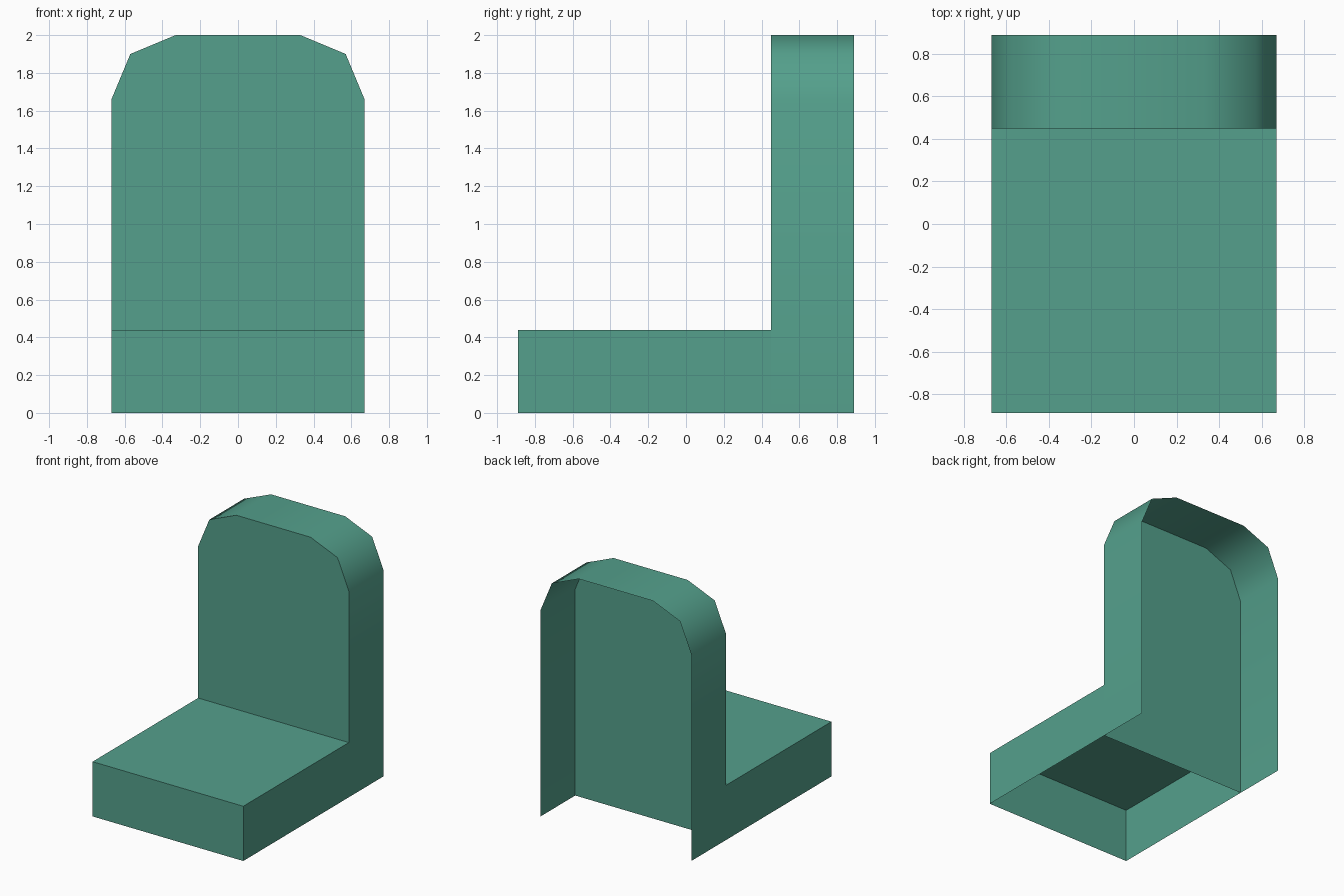
import bpy, bmesh, math

if "Cube" in bpy.data.objects:
    bpy.data.objects.remove(bpy.data.objects["Cube"])

W, Y0, Y1, YB, H = 0.67, -0.89, 0.89, 0.45, 0.44

mat = bpy.data.materials.new("sea green")
mat.diffuse_color = (0.089, 0.352, 0.262, 1)
mat.use_nodes = True
mat.node_tree.nodes["Principled BSDF"].inputs["Base Color"].default_value = mat.diffuse_color


def finish(bm, name, angle=60):
    me = bpy.data.meshes.new(name)
    bm.to_mesh(me)
    bm.free()
    ob = bpy.data.objects.new(name, me)
    bpy.context.collection.objects.link(ob)
    me.materials.append(mat)
    bpy.ops.object.select_all(action='DESELECT')
    ob.select_set(True)
    bpy.context.view_layer.objects.active = ob
    bpy.ops.object.shade_smooth_by_angle(angle=math.radians(angle))
    return ob


# Seat: thin open shell with top, front and two sides (no floor, no back)
bm = bmesh.new()
ring = [(-W, YB), (-W, Y0), (W, Y0), (W, YB)]
lo = [bm.verts.new((x, y, 0)) for x, y in ring]
hi = [bm.verts.new((x, y, H)) for x, y in ring]
for i in range(3):
    bm.faces.new((lo[i], lo[i + 1], hi[i + 1], hi[i]))
bm.faces.new(hi)
finish(bm, "seat")

# Backrest: front panel with a rounded rim, open at the back and bottom
right = [(W, 0), (W, 1.66), (0.57, 1.90), (0.33, 2.0)]
outline = right + [(-x, z) for x, z in reversed(right)]
bm = bmesh.new()
front = [bm.verts.new((x, YB, z)) for x, z in outline]
back = [bm.verts.new((x, Y1, z)) for x, z in outline]
bm.faces.new(front)
for i in range(len(outline) - 1):
    bm.faces.new((front[i + 1], front[i], back[i], back[i + 1]))
finish(bm, "backrest")
